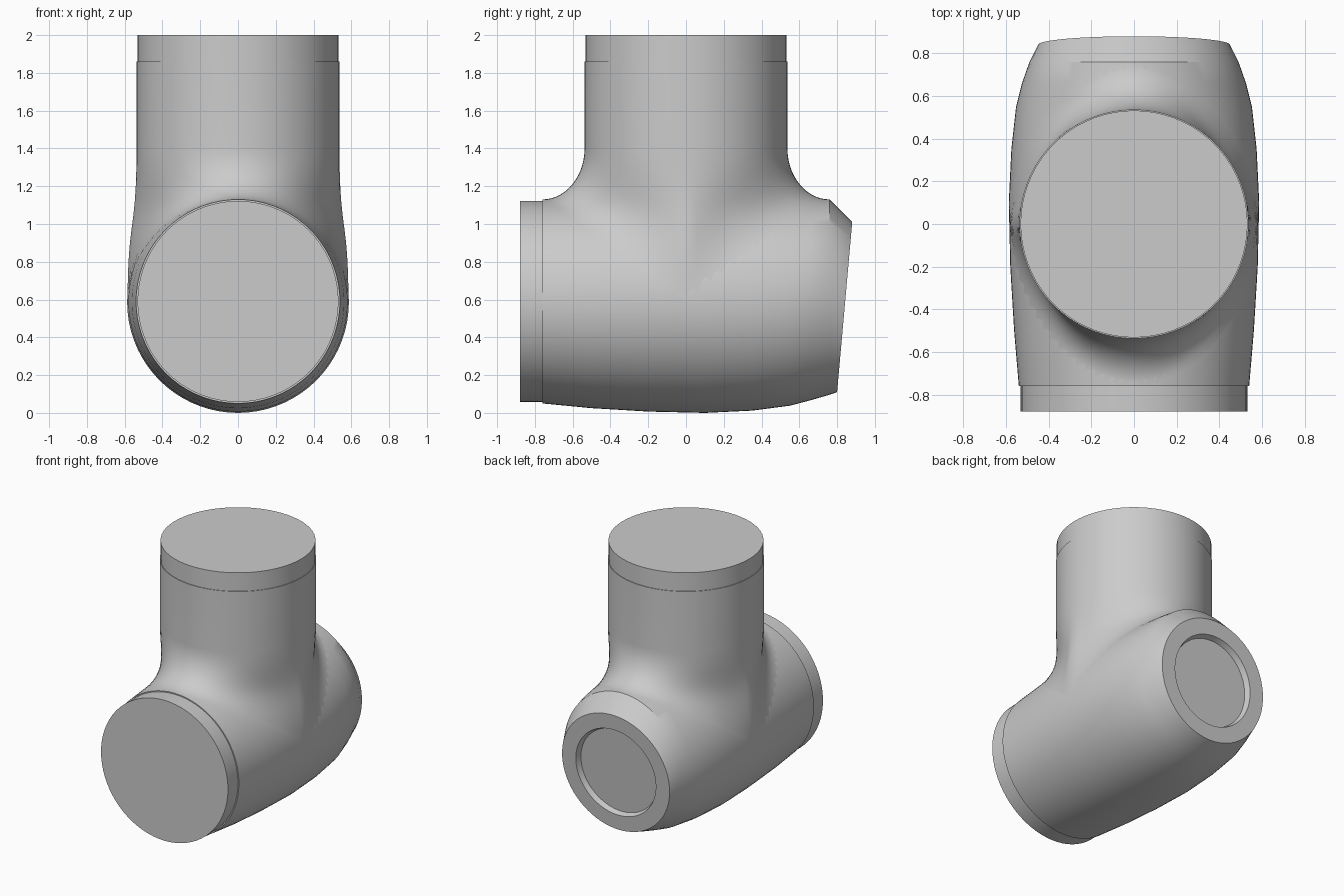
import bpy, bmesh
from math import sin, cos, pi, radians
from mathutils import Vector

cube = bpy.data.objects.get("Cube")
if cube:
    bpy.data.objects.remove(cube, do_unlink=True)

SEG = 72
grey = bpy.data.materials.new("plain grey")
grey.use_nodes = True
grey.diffuse_color = (0.6, 0.6, 0.6, 1)
grey.node_tree.nodes["Principled BSDF"].inputs["Base Color"].default_value = (0.6, 0.6, 0.6, 1)


def loft(name, rings, cap_start=True, cap_end=True):
    """Skin a list of closed rings and cap the chosen ends."""
    bm = bmesh.new()
    rows = [[bm.verts.new(p) for p in ring] for ring in rings]
    for a, b in zip(rows, rows[1:]):
        for i in range(SEG):
            j = (i + 1) % SEG
            bm.faces.new((a[i], a[j], b[j], b[i]))
    if cap_start:
        bm.faces.new(rows[0][::-1])
    if cap_end:
        bm.faces.new(rows[-1])
    bmesh.ops.recalc_face_normals(bm, faces=bm.faces)
    mesh = bpy.data.meshes.new(name)
    bm.to_mesh(mesh)
    bm.free()
    obj = bpy.data.objects.new(name, mesh)
    bpy.context.collection.objects.link(obj)
    mesh.materials.append(grey)
    bpy.ops.object.select_all(action='DESELECT')
    obj.select_set(True)
    bpy.context.view_layer.objects.active = obj
    bpy.ops.object.shade_smooth_by_angle(angle=radians(30))
    return obj


ANGLES = [2 * pi * i / SEG for i in range(SEG)]

# Horizontal body: y, centre height, half width, half height
SECTIONS = [(-0.76, 0.59, 0.54, 0.54), (-0.5, 0.587, 0.562, 0.562),
            (-0.2, 0.587, 0.58, 0.58), (0.1, 0.587, 0.587, 0.587),
            (0.35, 0.587, 0.575, 0.575), (0.55, 0.59, 0.553, 0.552),
            (0.66, 0.602, 0.525, 0.535), (0.76, 0.613, 0.49, 0.517)]


def section(y):
    for a, b in zip(SECTIONS, SECTIONS[1:]):
        if y <= b[0]:
            t = max(0, (y - a[0]) / (b[0] - a[0]))
            return [p + (q - p) * t for p, q in zip(a[1:], b[1:])]
    return SECTIONS[-1][1:]


def body_point(y, a):
    zc, hw, hh = section(y)
    return Vector((hw * cos(a), y, zc + hh * sin(a)))


def tilted_ring(radius, depth=0):
    """Ring on the leaning back face, sunk by depth."""
    return [(radius * cos(a), 0.84 - depth + 0.089 * radius * sin(a),
             0.56 + radius * sin(a)) for a in ANGLES]


# Body with the leaning back face and its shallow round recess
body = [[body_point(s[0], a) for a in ANGLES] for s in SECTIONS]
body += [tilted_ring(0.45), tilted_ring(0.335), tilted_ring(0.32, 0.04)]
loft("pipe_body", body)

# Upright neck, flaring tangentially into the body
NECK_R, FLARE_TOP, STEPS = 0.537, 1.4, 14
curves = []
for a in ANGLES:
    foot = body_point(0.76 * sin(a), abs(a if a <= pi else 2 * pi - a))
    top = Vector((NECK_R * cos(a), NECK_R * sin(a), FLARE_TOP))
    zc, hw, hh = section(foot.y)
    normal = Vector((foot.x / hw ** 2, 0, (foot.z - zc) / hh ** 2)).normalized()
    reach = top - foot
    c1 = foot + 0.55 * (reach - normal * reach.dot(normal))
    c2 = top - Vector((0, 0, 0.55 * reach.z))
    pts = []
    for k in range(STEPS + 1):
        t = k / STEPS
        u = 1 - t
        pts.append(foot * u ** 3 + c1 * 3 * u * u * t + c2 * 3 * u * t * t + top * t ** 3)
    curves.append(pts)
neck = [list(ring) for ring in zip(*curves)]
neck.append([(NECK_R * cos(a), NECK_R * sin(a), 1.86) for a in ANGLES])
loft("pipe_neck", neck, cap_start=False)

# Plain end collars, a hair narrower than the pipes
C = 0.532
loft("top_collar", [[(C * cos(a), C * sin(a), z) for a in ANGLES] for z in (1.84, 2.0)])
loft("front_collar", [[(C * cos(a), y, 0.59 + C * sin(a)) for a in ANGLES] for y in (-0.74, -0.88)])
